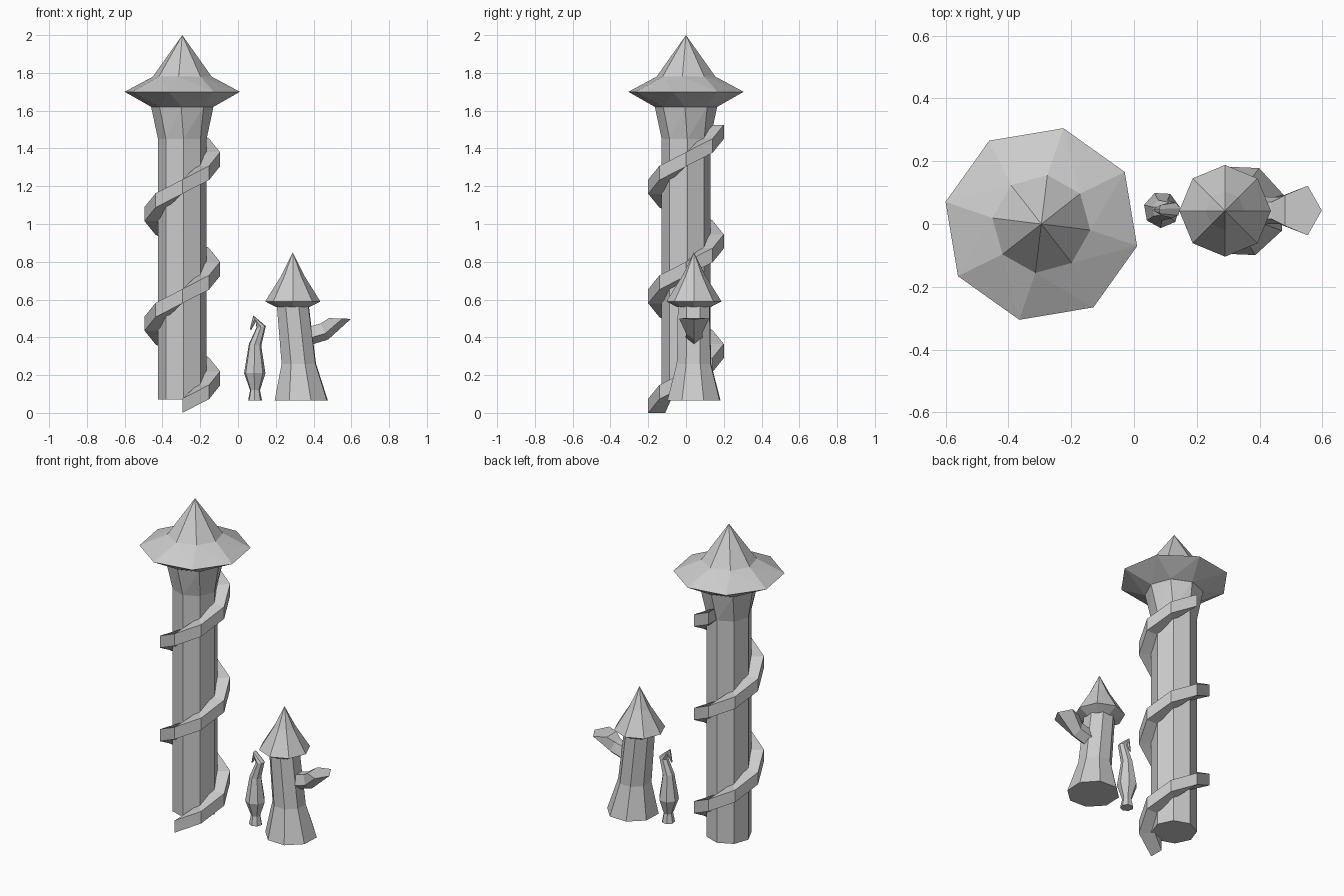
import bpy, bmesh, math
from mathutils import Vector

if "Cube" in bpy.data.objects:
    bpy.data.objects.remove(bpy.data.objects["Cube"])

grey = bpy.data.materials.new("stone grey")
grey.diffuse_color = (0.6, 0.6, 0.6, 1)
grey.use_nodes = True
grey.node_tree.nodes["Principled BSDF"].inputs["Base Color"].default_value = grey.diffuse_color


def loft(name, rings, flip=None):
    """Skin equal rings (a one-point ring is a tip) and cap the ends.
    flip lists, per span, which diagonal splits the twisted quads (None = quads)."""
    bm = bmesh.new()
    vs = [[bm.verts.new(p) for p in r] for r in rings]
    n = max(len(r) for r in rings)
    for s, (a, b) in enumerate(zip(vs, vs[1:])):
        f = flip[s] if flip else None
        for i in range(n):
            j = (i + 1) % n
            if len(b) == 1:
                bm.faces.new((a[i], a[j], b[0]))
            elif f is None:
                bm.faces.new((a[i], a[j], b[j], b[i]))
            elif f:
                bm.faces.new((a[i], a[j], b[j]))
                bm.faces.new((a[i], b[j], b[i]))
            else:
                bm.faces.new((a[i], a[j], b[i]))
                bm.faces.new((a[j], b[j], b[i]))
    for r in (vs[0], vs[-1]):
        if len(r) > 2:
            bm.faces.new(r)
    bmesh.ops.recalc_face_normals(bm, faces=bm.faces)
    me = bpy.data.meshes.new(name)
    bm.to_mesh(me)
    bm.free()
    me.materials.append(grey)
    ob = bpy.data.objects.new(name, me)
    bpy.context.collection.objects.link(ob)
    return ob


def ring(x, y, z, r, turn=0, n=8):
    """Horizontal polygon ring, turn in degrees."""
    if r == 0:
        return [(x, y, z)]
    return [(x + r * math.cos(math.radians(turn) + math.tau * i / n),
             y + r * math.sin(math.radians(turn) + math.tau * i / n), z) for i in range(n)]


# Tall tower: column, twisted neck and wide pointed cap
TX = -0.295
loft("tall_column", [ring(TX, 0, 0.07, 0.129, 3), ring(TX, 0, 1.45, 0.129, 3)])
loft("tall_neck_and_cap", [
    ring(TX, 0, 1.45, 0.129, 3), ring(TX, 0, 1.62, 0.165, -2),
    ring(TX, 0, 1.70, 0.313, -13), ring(TX, 0, 1.78, 0.157, -7),
    ring(TX, 0, 2.0, 0)], [True, True, False, None])

# Spiral ramp: 2.5 turns in steps of 45 degrees
ramp = []
for k in range(21):
    a, z = math.radians(-90 + 45 * k), 0.58 * k / 8
    c, s = math.cos(a), math.sin(a)
    ramp.append([(TX + r * c, r * s, z + h) for r, h in
                 ((0.11, 0), (0.2, 0), (0.2, 0.075), (0.11, 0.075))])
loft("spiral_ramp", ramp)

# Small leaning tower with pointed roof
loft("small_tower_body", [ring(0.335, 0.042, 0.065, 0.15, 20), ring(0.322, 0.042, 0.26, 0.097, 20),
                          ring(0.29, 0.042, 0.57, 0.09, 20)])
loft("small_tower_roof", [ring(0.29, 0.042, 0.56, 0.088), ring(0.29, 0.042, 0.59, 0.146),
                          ring(0.29, 0.042, 0.725, 0.062), ring(0.29, 0.042, 0.85, 0)])


# Side branch: bent five-sided tube opening into a flat rim
def section(x, z, half_width, half_height, tilt):
    up = Vector((-math.sin(math.radians(tilt)), 0, math.cos(math.radians(tilt))))
    pts = []
    for i in range(5):
        a = math.tau * i / 5
        p = Vector((x, 0.043, z)) - up * half_height * math.cos(a)
        pts.append(p + Vector((0, half_width * math.sin(a), 0)))
    return pts


loft("side_branch", [section(0.35, 0.405, 0.048, 0.055, 0), section(0.455, 0.435, 0.045, 0.052, 25),
                     section(0.533, 0.5, 0.083, 0.065, 88)])

# Little curled stalk: rings following a hooked path
path = [(0.09, 0.065, 0.038), (0.09, 0.12, 0.027), (0.088, 0.21, 0.058), (0.09, 0.36, 0.034),
        (0.122, 0.455, 0.026), (0.088, 0.5, 0.018), (0.066, 0.44, 0.004)]
tilts = [0, 0, 0, -8, 10, 115, 165]  # lean of each ring toward -x
stalk = []
for (x, z, r), t in zip(path, tilts):
    c, s = math.cos(math.radians(t)), math.sin(math.radians(t))
    stalk.append([(x + c * px, 0.045 + py, z + s * px) for px, py, _ in ring(0, 0, 0, r, 10, 7)])
loft("curled_stalk", stalk)
